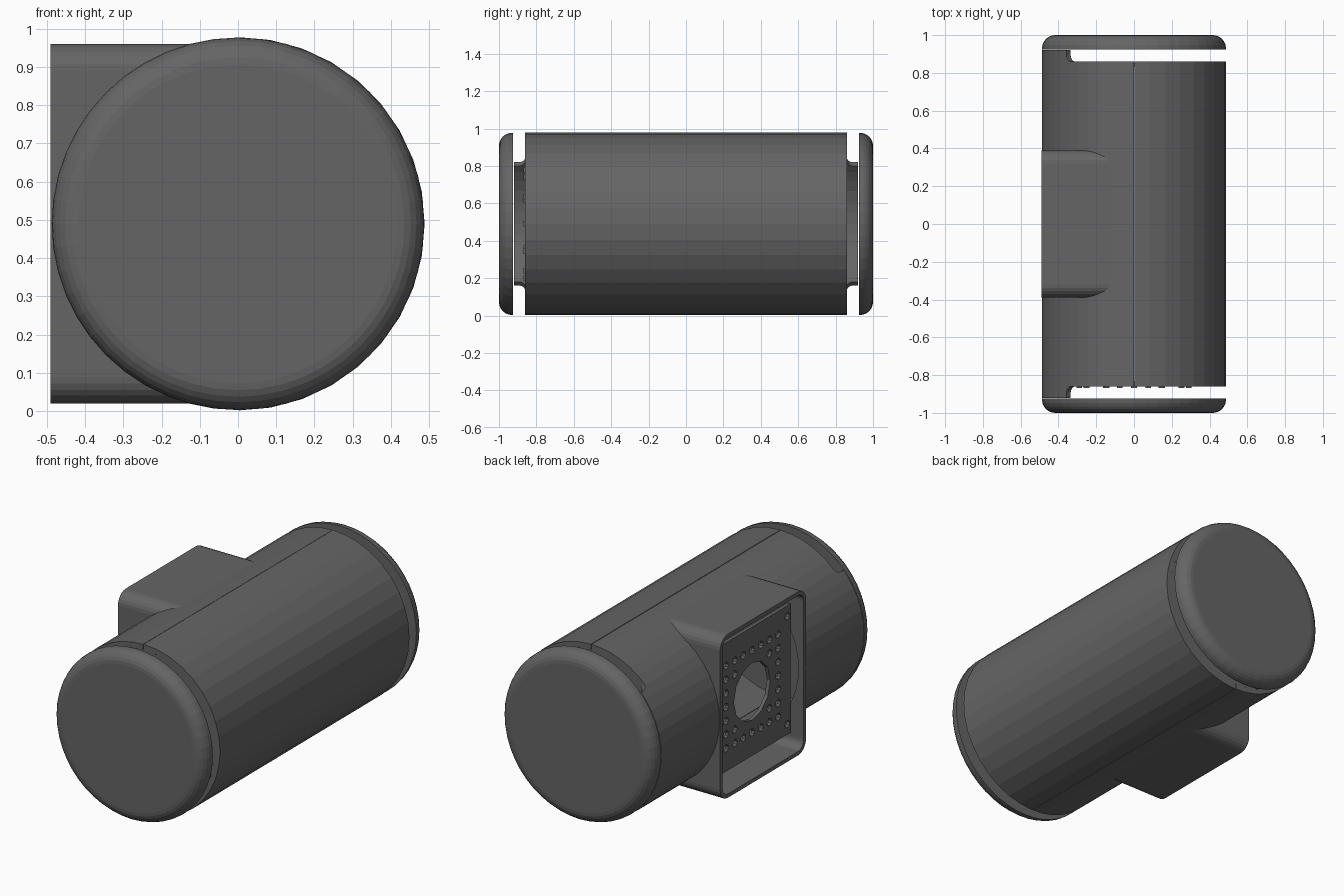
import bpy, bmesh, math
from mathutils import Matrix, Vector

if "Cube" in bpy.data.objects:
    bpy.data.objects.remove(bpy.data.objects["Cube"])

R, WALL, ZC, SEG = 0.487, 0.03, 0.49, 48

# Dark grey finish for every part
dark = bpy.data.materials.new("dark_grey")
dark.diffuse_color = (0.13, 0.13, 0.13, 1)
dark.use_nodes = True
dark.node_tree.nodes["Principled BSDF"].inputs["Base Color"].default_value = dark.diffuse_color


def finish(bm, name):
    bmesh.ops.recalc_face_normals(bm, faces=bm.faces)
    me = bpy.data.meshes.new(name)
    bm.to_mesh(me)
    bm.free()
    me.materials.append(dark)
    ob = bpy.data.objects.new(name, me)
    bpy.context.collection.objects.link(ob)
    return ob


def box(name, lo, hi, axis=None, bevel=0.0, seg=6):
    """Box from corner to corner; edges parallel to axis may be rounded."""
    lo, hi = Vector(lo), Vector(hi)
    bm = bmesh.new()
    bmesh.ops.create_cube(bm, size=1, matrix=Matrix.Translation((lo + hi) / 2)
                          @ Matrix.Diagonal((*(hi - lo), 1)))
    if bevel:
        edges = [e for e in bm.edges
                 if abs((e.verts[0].co - e.verts[1].co)[axis]) > 1e-4]
        bmesh.ops.bevel(bm, geom=edges, offset=bevel, segments=seg,
                        profile=0.5, affect='EDGES')
    return finish(bm, name)


def add_cylinder(bm, r, length, centre, axis, seg):
    rot = Matrix.Rotation(math.pi / 2, 4, axis)
    bmesh.ops.create_cone(bm, cap_ends=True, segments=seg, radius1=r, radius2=r,
                          depth=length, matrix=Matrix.Translation(centre) @ rot)


def cylinder(name, r, length, y=0.0, seg=SEG):
    bm = bmesh.new()
    add_cylinder(bm, r, length, (0, y, ZC), 'X', seg)
    return finish(bm, name)


def boolean(ob, cutter, op='DIFFERENCE'):
    mod = ob.modifiers.new(op.lower(), 'BOOLEAN')
    mod.operation, mod.object, mod.solver = op, cutter, 'EXACT'
    bpy.context.view_layer.objects.active = ob
    bpy.ops.object.modifier_apply(modifier=mod.name)
    bpy.data.objects.remove(cutter, do_unlink=True)


# Rear shell: half tube joined to the hollow wall-mount box
rear = cylinder("rear_shell", R, 1.84)
boolean(rear, box("mount", (-0.49, -0.39, 0.02), (-0.1, 0.39, 0.96), 0, 0.07), 'UNION')
boolean(rear, cylinder("bore", R - WALL, 2.2))
boolean(rear, box("cavity", (-0.7, -0.368, 0.042), (-0.12, 0.368, 0.938), 0, 0.05))
boolean(rear, box("front_half", (-0.001, -1.2, -0.3), (0.8, 1.2, 1.3)))
# Light slots: radial cuts that leave a rounded strip at the back
for sy in (-1, 1):
    for sz in (-1, 1):
        ys, zs = sorted((sy * 0.86, sy * 1.1)), sorted((0, sz * 0.9))
        slot = box("slot", (-0.9, ys[0], zs[0]), (0.9, ys[1], zs[1]), 0, 0.035)
        slot.data.transform(Matrix.Translation((0, 0, ZC))
                            @ Matrix.Rotation(sz * math.radians(42.7), 4, 'Y'))
        boolean(rear, slot)

# Front shell: half tube cover with slightly broader facets
front = cylinder("front_shell", R + 0.001, 1.72, 0, 36)
boolean(front, cylinder("bore", R - WALL, 2.2, 0, 36))
boolean(front, box("rear_half", (-0.8, -1.2, -0.3), (0.002, 1.2, 1.3)))

# Rounded end caps, turned around the tube axis
for s, name in ((-1, "front_end_cap"), (1, "rear_end_cap")):
    bm = bmesh.new()
    rad = 0.07
    prof = [(0, 0.924), (R, 0.924)]
    prof += [(R - rad + rad * math.cos(a), 1 - rad + rad * math.sin(a))
             for a in (math.pi / 2 * i / 6 for i in range(7))]
    prof.append((0, 1.0))
    vs = [bm.verts.new((r, s * y, ZC)) for r, y in prof]
    es = [bm.edges.new(p) for p in zip(vs, vs[1:])]
    bmesh.ops.spin(bm, geom=vs + es, cent=(0, 0, ZC), axis=(0, 1, 0),
                   angle=2 * math.pi, steps=SEG, use_merge=True)
    bmesh.ops.remove_doubles(bm, verts=bm.verts, dist=1e-4)
    finish(bm, name)

# Inner discs closing the tube behind the light slots
for s, name in ((-1, "front_light_disc"), (1, "rear_light_disc")):
    cylinder(name, R - WALL - 0.003, 0.02, s * 0.845)

# Small light chips on the front disc
bm = bmesh.new()
for r, n in ((0.15, 6), (0.29, 12)):
    for i in range(n):
        a = 2 * math.pi * i / n
        pos = (r * math.cos(a), -0.861, ZC + r * math.sin(a))
        bmesh.ops.create_cube(bm, size=1, matrix=Matrix.Translation(pos)
                              @ Matrix.Diagonal((0.03, 0.016, 0.03, 1)))
finish(bm, "light_chips")

# Perforated mounting plate recessed in the box
plate = box("mounting_plate", (-0.42, -0.35, 0.12), (-0.4, 0.35, 0.86))
bm = bmesh.new()
add_cylinder(bm, 0.165, 0.2, (-0.41, 0, ZC), 'Y', 12)
spots = [(i * 0.079, j * 0.079) for i in range(-3, 4) for j in range(-3, 4)
         if math.hypot(i, j) > 2.5]
spots += [(sy * 0.32, sz * 0.31) for sy in (-1, 1) for sz in (-1, 1)]
for y, z in spots:
    add_cylinder(bm, 0.022, 0.2, (-0.41, y, ZC + z), 'Y', 10)
boolean(plate, finish(bm, "holes"))
